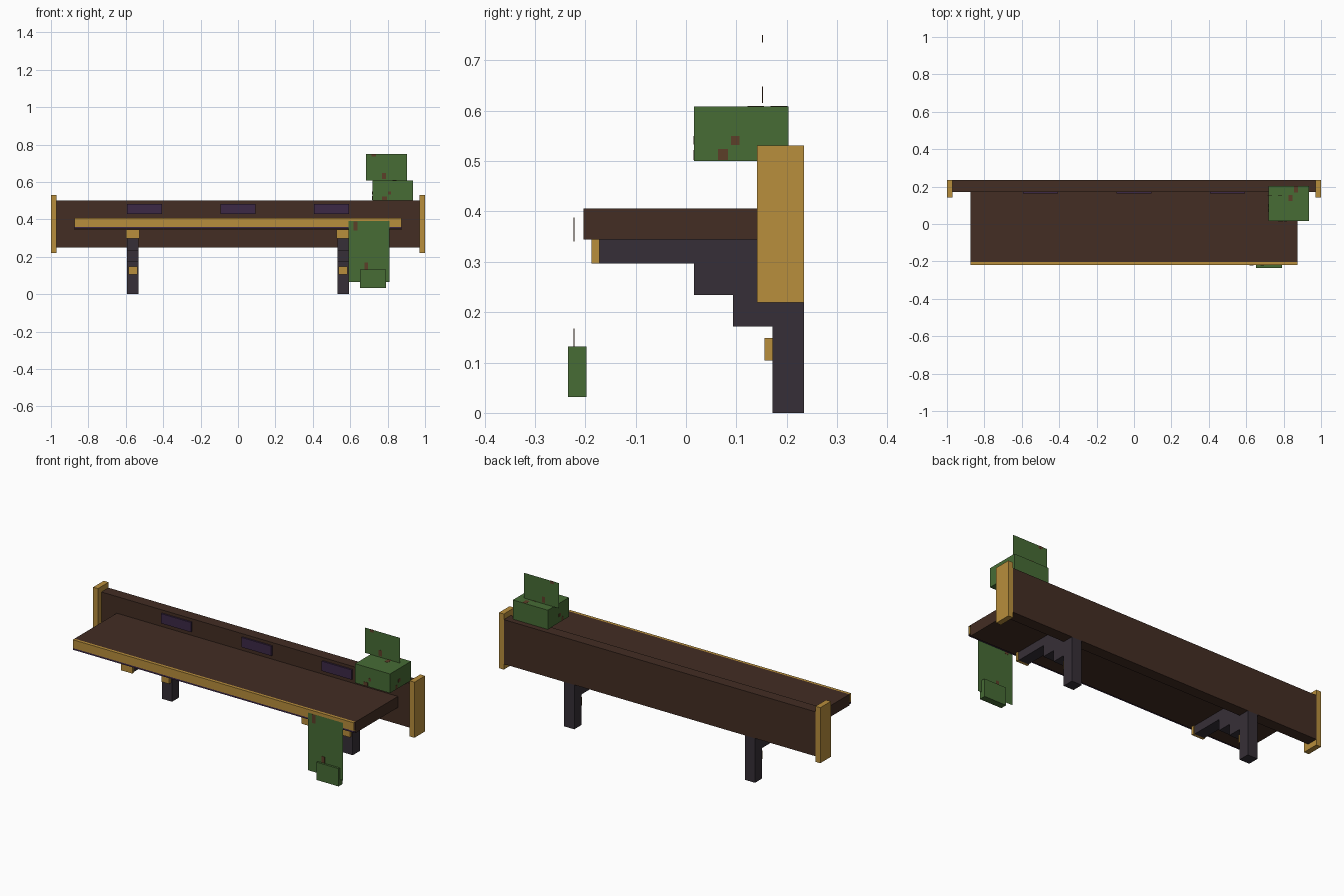
import bpy
import bmesh

cube = bpy.data.objects.get("Cube")
if cube:
    bpy.data.objects.remove(cube, do_unlink=True)

U = 1 / 64  # modelling unit


def material(name, rgb):
    linear = [((c / 255 + 0.055) / 1.055) ** 2.4 for c in rgb] + [1]
    mat = bpy.data.materials.new(name)
    mat.use_nodes = True
    mat.diffuse_color = linear
    bsdf = mat.node_tree.nodes["Principled BSDF"]
    bsdf.inputs["Base Color"].default_value = linear
    bsdf.inputs["Roughness"].default_value = 0.9
    return mat


wood = material("dark brown wood", (67, 45, 35))
gold = material("gold", (184, 142, 60))
iron = material("dark grey", (54, 47, 55))
purple = material("dark purple", (60, 40, 70))
leaf = material("leaf green", (71, 108, 53))
twig = material("twig brown", (92, 62, 40))


def finish(bm, name, mat):
    mesh = bpy.data.meshes.new(name)
    bm.to_mesh(mesh)
    bm.free()
    mesh.materials.append(mat)
    obj = bpy.data.objects.new(name, mesh)
    bpy.context.collection.objects.link(obj)
    return obj


def box(name, mat, x, y, z, open_ends=False):
    """Box from (min, max) pairs, optionally without its x-facing ends."""
    bm = bmesh.new()
    bmesh.ops.create_cube(bm, size=1)
    for v in bm.verts:
        v.co = [lo + (c + 0.5) * (hi - lo) for c, (lo, hi) in zip(v.co, (x, y, z))]
    if open_ends:
        bm.normal_update()
        ends = [f for f in bm.faces if abs(f.normal.x) > 0.9]
        bmesh.ops.delete(bm, geom=ends, context="FACES")
    return finish(bm, name, mat)


def sheet(name, mat, x, y, z):
    """Upright single-face sheet facing the front."""
    bm = bmesh.new()
    corners = ((x[0], z[0]), (x[1], z[0]), (x[1], z[1]), (x[0], z[1]))
    bm.faces.new([bm.verts.new((a, y, b)) for a, b in corners])
    return finish(bm, name, mat)


def extrude_profile(name, mat, profile, x):
    """Extrude a (y, z) profile, given in units, along x."""
    bm = bmesh.new()
    face = bm.faces.new([bm.verts.new((x[0], y * U, z * U)) for y, z in profile])
    new = bmesh.ops.extrude_face_region(bm, geom=[face])["geom"]
    verts = [g for g in new if isinstance(g, bmesh.types.BMVert)]
    bmesh.ops.translate(bm, verts=verts, vec=(x[1] - x[0], 0, 0))
    bmesh.ops.recalc_face_normals(bm, faces=bm.faces)
    return finish(bm, name, mat)


def span(centre, half):
    return (centre - half, centre + half)


# Back board, shelf and shelf edging
box("back_board", wood, span(0, 0.97), (11 * U, 15 * U), (16 * U, 32 * U))
box("shelf", wood, span(0, 0.875), (-13 * U, 11 * U), (22 * U, 26 * U))
box("shelf_edge", gold, span(0, 0.875), (-14 * U, -13 * U), (23 * U, 26 * U), True)
box("shelf_edge_underline", purple, span(0, 0.875), (-14 * U, -13 * U),
    (22.4 * U, 23 * U), True)

# Stepped legs with gold fittings, and the end caps
steps = [(11, 0), (15, 0), (15, 16), (11, 16), (11, 22), (-11, 22), (-11, 19),
         (1, 19), (1, 15), (6, 15), (6, 11), (11, 11)]
for side, s in (("right", -1), ("left", 1)):
    cx = s * 0.5625
    extrude_profile(side + "_leg", iron, steps, span(cx, 2 * U))
    box(side + "_bracket_tip", gold, span(cx, 0.036), (-12 * U, -11 * U), (19 * U, 22 * U))
    box(side + "_leg_stud", gold, span(cx, 0.024), (10 * U, 11 * U), (0.104, 0.149))
    box(side + "_end_cap", gold, span(s * 0.985, 0.015), (9 * U, 15 * U), (14 * U, 34 * U))

# Plaques on the back board
for i in (-1, 0, 1):
    box(f"plaque_{i + 2}", purple, span(i * 0.5, 0.093), (10.4 * U, 11 * U), (0.428, 0.483))

# Foliage on top of the board and hanging from the shelf
BX, BY, BZ = (0.718, 0.935), (U, 13 * U), (0.5, 0.608)
box("leaf_block", leaf, BX, BY, BZ)
sheet("upright_leaves", leaf, (0.685, 0.903), 0.152, (0.608, 0.75))
sheet("hanging_leaves", leaf, (0.592, 0.81), -0.2225, (0.066, 0.39))
box("hanging_leaf_tuft", leaf, (0.652, 0.79), (-15 * U, -0.198), (0.032, 0.132))

# Small twigs showing through the leaves
T = 0.001
sheet_twigs = [
    (0.152, (0.715, 0.738), (0.735, 0.75)),
    (0.152, (0.77, 0.79), (0.615, 0.648)),
    (-0.2225, (0.617, 0.638), (0.34, 0.388)),
    (-0.2225, (0.677, 0.696), (0.132, 0.168)),
    (BY[0], (0.77, 0.797), (0.502, 0.522)),
    (BY[0], (0.803, 0.818), (0.533, 0.55)),
]
for y, x, z in sheet_twigs:
    box("twig", twig, x, span(y, T), z)
for x in BX:
    box("side_twig", twig, span(x, T), (0.064, 0.083), (0.502, 0.524))
    box("side_twig", twig, span(x, T), (0.089, 0.106), (0.532, 0.55))
box("top_twig", twig, (0.855, 0.878), (0.168, 0.202), span(BZ[1], T))
box("top_twig", twig, (0.826, 0.848), (0.122, 0.155), span(BZ[1], T))
